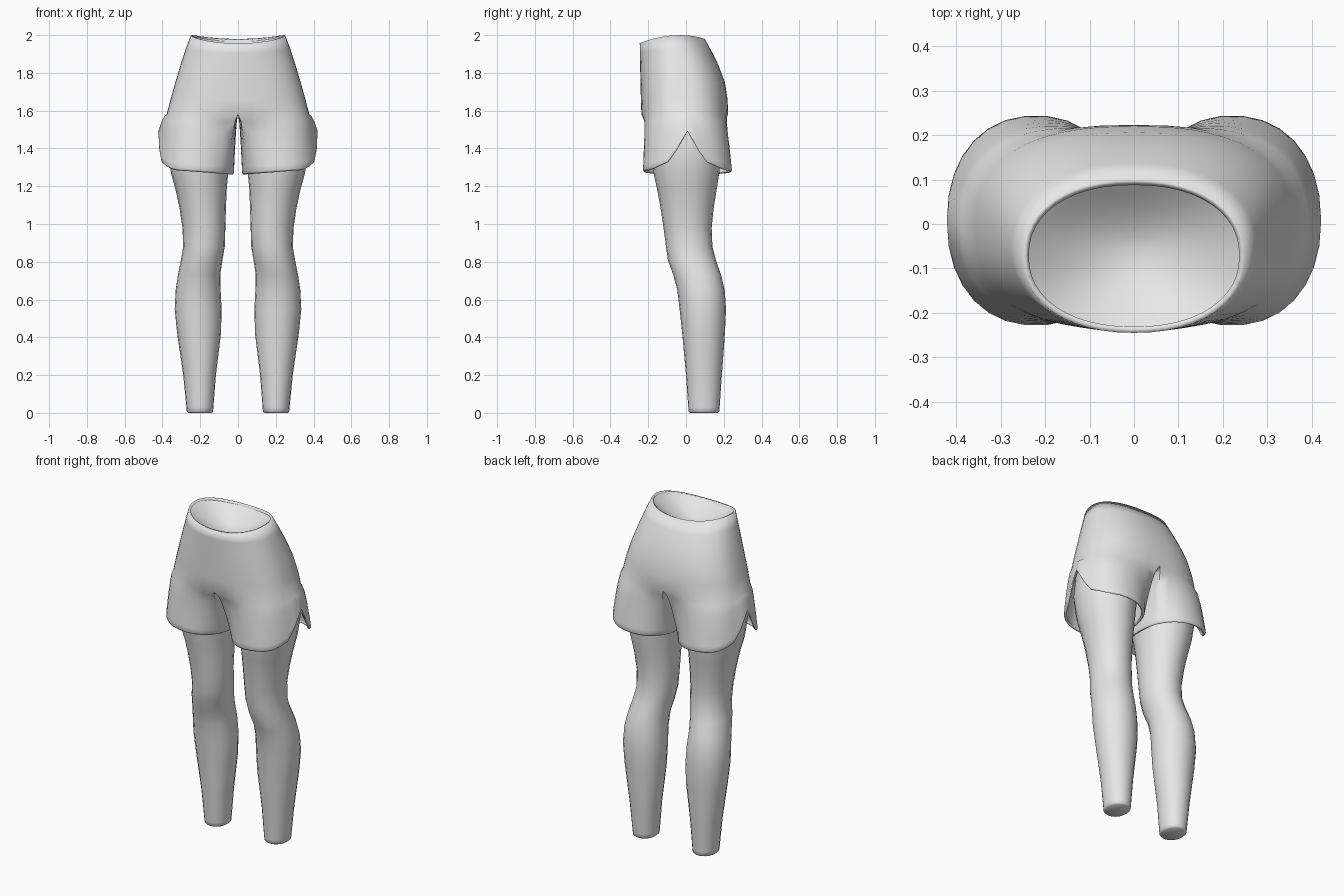
import bpy, bmesh, math
from mathutils import Vector

cube = bpy.data.objects.get("Cube")
if cube:
    bpy.data.objects.remove(cube, do_unlink=True)

GREY = (0.8, 0.8, 0.8, 1)
fabric = bpy.data.materials.new("grey_fabric")
fabric.use_nodes = True
fabric.diffuse_color = GREY
fabric.node_tree.nodes["Principled BSDF"].inputs["Base Color"].default_value = GREY

OUTER, INNER = 24, 10       # segments on the outside and inside of each short leg
CROTCH = 1.58
SWEEP = math.radians(145)


def oval(angle, cx, hx, front, back, n, z):
    """Point on a squared oval; angle 0 is +x."""
    c, s = math.cos(angle), math.sin(angle)
    x = cx + hx * math.copysign(abs(c) ** (2 / n), c)
    y = (front + back) / 2 + (back - front) / 2 * math.copysign(abs(s) ** (2 / n), s)
    return Vector((0 if abs(x) < 1e-5 else x, y, z))


def bridge(bm, upper, lower, closed):
    """Quads between two rings, facing outward."""
    count = len(upper)
    for i in range(count if closed else count - 1):
        j = (i + 1) % count
        bm.faces.new((upper[i], lower[i], lower[j], upper[j]))


def finish(name, bm, thickness=0):
    """Make a mirrored, smooth object from a left half."""
    mesh = bpy.data.meshes.new(name)
    bm.to_mesh(mesh)
    bm.free()
    mesh.materials.append(fabric)
    obj = bpy.data.objects.new(name, mesh)
    bpy.context.collection.objects.link(obj)
    bpy.ops.object.select_all(action='DESELECT')
    obj.select_set(True)
    bpy.context.view_layer.objects.active = obj
    bpy.ops.object.shade_smooth_by_angle(angle=math.radians(60))
    obj.modifiers.new("mirror", 'MIRROR').merge_threshold = 0.0005
    if thickness:
        solid = obj.modifiers.new("cloth_thickness", 'SOLIDIFY')
        solid.thickness = thickness
        solid.offset = -1
    return obj


def rim_drop(y):
    """How far the waist edge dips toward the front and back."""
    return 0.043 * ((y + 0.03) / 0.215) ** 2 if y < -0.03 else 0.02 * ((y + 0.03) / 0.13) ** 2


def hem_height(p):
    """Hem rises to the side and has a pointed slit there."""
    z = 1.26 + 0.03 * p.x / 0.4 + 0.04 * max(0, (p.x - 0.33) / 0.08) ** 2
    if p.x > 0.3:
        z += 0.145 * max(0, 1 - abs(p.y - 0.008) / 0.09)
    return z


def torso_ring(z, hx, front, back, n, dip):
    pts = []
    for i in range(OUTER + 1):
        p = oval(math.pi * (i / OUTER - 0.5), 0, hx, front, back, n, z)
        p.z -= dip * rim_drop(p.y)
        pts.append(p)
    return pts


# Shorts: hips, from waist to crotch (z, half width, front, back, squareness, dip)
HIPS = [
    (2.00, 0.250, -0.245, 0.100, 2.2, 1.0),
    (1.93, 0.276, -0.244, 0.138, 2.2, 0.6),
    (1.85, 0.302, -0.243, 0.172, 2.3, 0.2),
    (1.75, 0.332, -0.241, 0.206, 2.4, 0),
    (1.66, 0.357, -0.239, 0.220, 2.5, 0),
    (CROTCH, 0.378, -0.236, 0.223, 2.5, 0),
]
bm = bmesh.new()
previous = None
for row in HIPS:
    points = torso_ring(*row)
    ring = [bm.verts.new(p) for p in points]
    if previous:
        bridge(bm, previous, ring, False)
    previous = ring

# Shorts: legs, blending from the split hips to a full oval at the hem
seam = [points[-1].lerp(points[0], k / INNER) for k in range(1, INNER)]
start = points + seam
angles = [SWEEP * (2 * i / OUTER - 1) for i in range(OUTER + 1)]
angles += [SWEEP + 2 * (math.pi - SWEEP) * k / INNER for k in range(1, INNER)]
hem = [oval(a, 0.222, 0.2, -0.229, 0.245, 2.2, 0) for a in angles]
previous = ring + [bm.verts.new(p) for p in seam]
for f in (0.12, 0.3, 0.5, 0.7, 0.88, 0.97, 1):
    ring = []
    for a, b in zip(start, hem):
        p = a.lerp(b, f ** 0.6)
        p.z = CROTCH + (hem_height(b) - CROTCH) * f
        if f == 1:
            p = p.lerp(Vector((0.222, 0.008, p.z)), 0.025)   # rolled hem
        ring.append(bm.verts.new(p))
    bridge(bm, previous, ring, True)
    previous = ring
finish("shorts", bm, 0.014)

# Shallow lining that closes the waist
bm = bmesh.new()
centre = Vector((0, -0.07, 1.88))
rim = torso_ring(*HIPS[0])
previous = None
for f in (0.02, 0.15, 0.35, 0.55, 0.75, 0.9):
    ring = []
    for p in rim:
        q = p.lerp(centre, f)
        q.z = p.z - 0.004 + (centre.z - p.z) * math.sin(f * math.pi / 2)
        ring.append(bm.verts.new(q))
    if previous:
        bridge(bm, ring, previous, False)
        for face in list(bm.faces)[-OUTER:]:
            face.normal_update()
            if face.normal.z < 0:
                face.normal_flip()
    previous = ring
cap = bm.faces.new(previous)
cap.normal_update()
if cap.normal.z < 0:
    cap.normal_flip()
finish("waist_lining", bm)

# Leggings (z, inner x, outer x, front, back)
LEG = [
    (1.55, 0.035, 0.355, -0.185, 0.185),
    (1.40, 0.040, 0.375, -0.185, 0.190),
    (1.27, 0.052, 0.355, -0.172, 0.176),
    (1.18, 0.060, 0.330, -0.152, 0.162),
    (1.08, 0.064, 0.309, -0.134, 0.146),
    (0.98, 0.067, 0.294, -0.119, 0.136),
    (0.88, 0.070, 0.290, -0.106, 0.140),
    (0.81, 0.082, 0.302, -0.096, 0.158),
    (0.73, 0.094, 0.318, -0.067, 0.186),
    (0.65, 0.092, 0.330, -0.046, 0.205),
    (0.55, 0.087, 0.335, -0.034, 0.212),
    (0.42, 0.090, 0.322, -0.020, 0.206),
    (0.20, 0.117, 0.290, 0.000, 0.190),
    (0.03, 0.130, 0.273, 0.012, 0.178),
    (0.007, 0.132, 0.271, 0.014, 0.176),
    (0.00, 0.140, 0.263, 0.022, 0.168),
]
SIDES = 20
bm = bmesh.new()
previous = None
for z, x0, x1, front, back in LEG:
    ring = [bm.verts.new(oval(math.tau * i / SIDES, (x0 + x1) / 2, (x1 - x0) / 2,
                              front, back, 2.05, z)) for i in range(SIDES)]
    if previous:
        bridge(bm, previous, ring, True)
    else:
        bm.faces.new(ring)
    previous = ring
bm.faces.new(reversed(previous))
finish("leggings", bm)
